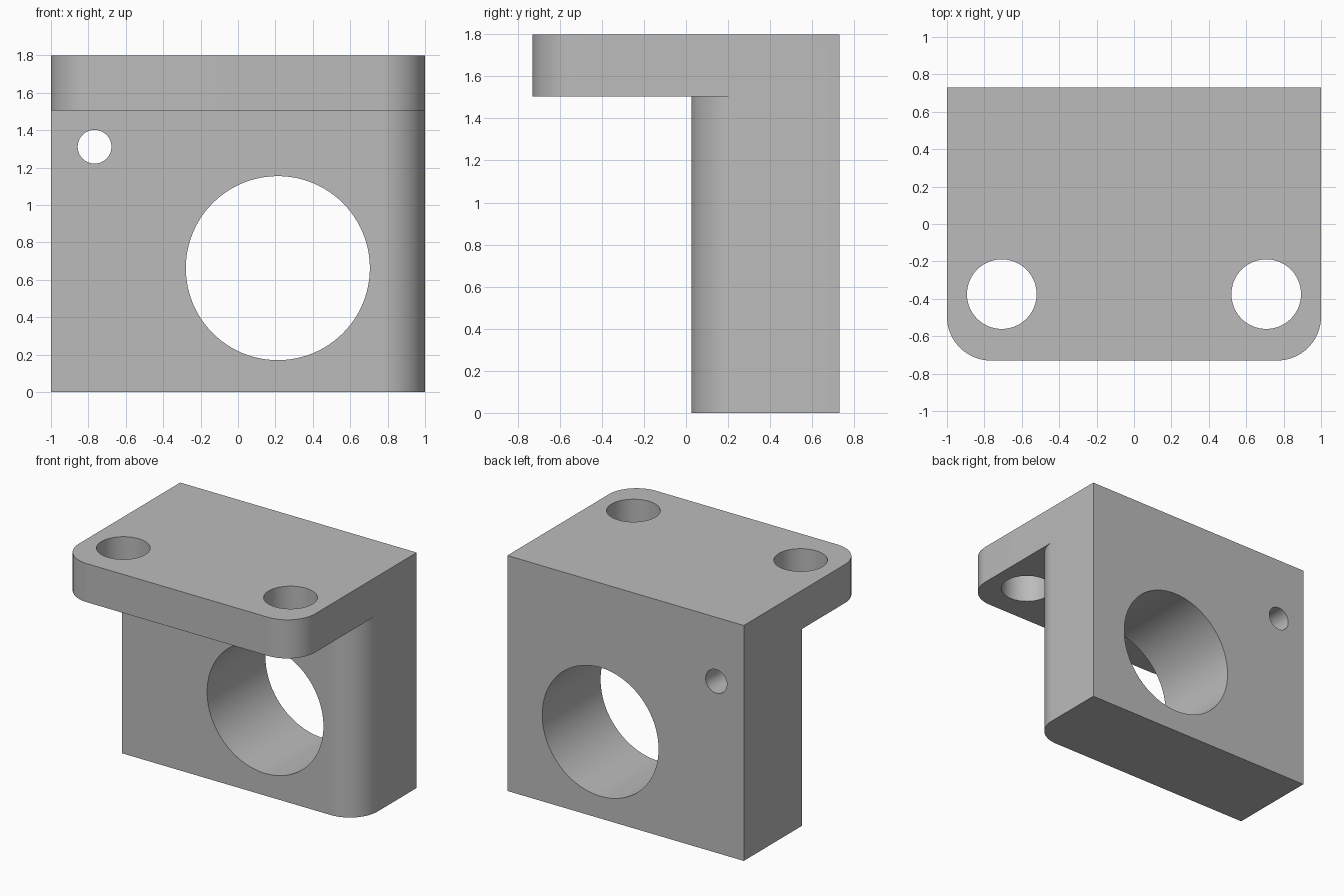
import bpy, bmesh
from math import sin, cos, pi
from mathutils import Matrix

cube = bpy.data.objects.get("Cube")
if cube:
    bpy.data.objects.remove(cube, do_unlink=True)

# Main dimensions
HALF_W, HALF_D, HEIGHT = 1.0, 0.73, 1.8
FLANGE_Z = 1.505
WALL_FRONT = 0.025
RADIUS = 0.235

grey = bpy.data.materials.new("plain_grey")
grey.use_nodes = True
colour = (0.5, 0.5, 0.5, 1)
grey.diffuse_color = colour
grey.node_tree.nodes["Principled BSDF"].inputs["Base Color"].default_value = colour


def make_object(name, bm):
    bmesh.ops.recalc_face_normals(bm, faces=bm.faces[:])
    mesh = bpy.data.meshes.new(name)
    bm.to_mesh(mesh)
    bm.free()
    mesh.materials.append(grey)
    obj = bpy.data.objects.new(name, mesh)
    bpy.context.collection.objects.link(obj)
    return obj


def arc(cx, cy, start, steps=24):
    """Quarter circle, counter-clockwise from the start angle."""
    angles = [start + pi / 2 * i / steps for i in range(steps + 1)]
    return [(cx + RADIUS * cos(a), cy + RADIUS * sin(a)) for a in angles]


def prism(name, outline, z0, z1):
    bm = bmesh.new()
    face = bm.faces.new([bm.verts.new((x, y, z0)) for x, y in outline])
    extruded = bmesh.ops.extrude_face_region(bm, geom=[face])["geom"]
    verts = [v for v in extruded if isinstance(v, bmesh.types.BMVert)]
    bmesh.ops.translate(bm, verts=verts, vec=(0, 0, z1 - z0))
    return make_object(name, bm)


def drill(name, centre, radius, depth, along_y=False):
    bm = bmesh.new()
    matrix = Matrix.Translation(centre)
    if along_y:
        matrix = matrix @ Matrix.Rotation(pi / 2, 4, "X")
    bmesh.ops.create_cone(bm, cap_ends=True, segments=96, radius1=radius,
                          radius2=radius, depth=depth, matrix=matrix)
    return make_object(name, bm)


# Block with the two front corners rounded
cx, cy = HALF_W - RADIUS, -HALF_D + RADIUS
plan = [(HALF_W, HALF_D), (-HALF_W, HALF_D)]
plan += arc(-cx, cy, pi) + arc(cx, cy, 1.5 * pi)
bracket = prism("angle_bracket", plan, 0, HEIGHT)

# Space below the flange, leaving the wall with one rounded edge
space = [(-1.3, -1), (-1.3, WALL_FRONT)]
space += arc(cx, WALL_FRONT + RADIUS, 1.5 * pi)
space += [(1.3, WALL_FRONT + RADIUS), (1.3, -1)]
cutters = [prism("space_cutter", space, -0.5, FLANGE_Z)]

# Bore, small pin hole and the two flange holes
cutters.append(drill("bore_cutter", (0.213, 0.4, 0.662), 0.492, 2, True))
cutters.append(drill("pin_hole_cutter", (-0.767, 0.4, 1.311), 0.09, 2, True))
for side in (-1, 1):
    cutters.append(drill("flange_hole_cutter", (side * 0.707, -0.375, 1.7), 0.186, 1))

bpy.context.view_layer.objects.active = bracket
bracket.select_set(True)
for cutter in cutters:
    cutter.hide_render = True
    mod = bracket.modifiers.new("cut", "BOOLEAN")
    mod.operation = "DIFFERENCE"
    mod.solver = "EXACT"
    mod.object = cutter
    bpy.ops.object.modifier_apply(modifier=mod.name)
    bpy.data.objects.remove(cutter, do_unlink=True)

# Smooth the curved faces only, keeping flat faces and edges crisp
for face in bracket.data.polygons:
    face.use_smooth = max(abs(c) for c in face.normal) < 0.9999
bracket.data.set_sharp_from_angle(angle=pi / 6)
